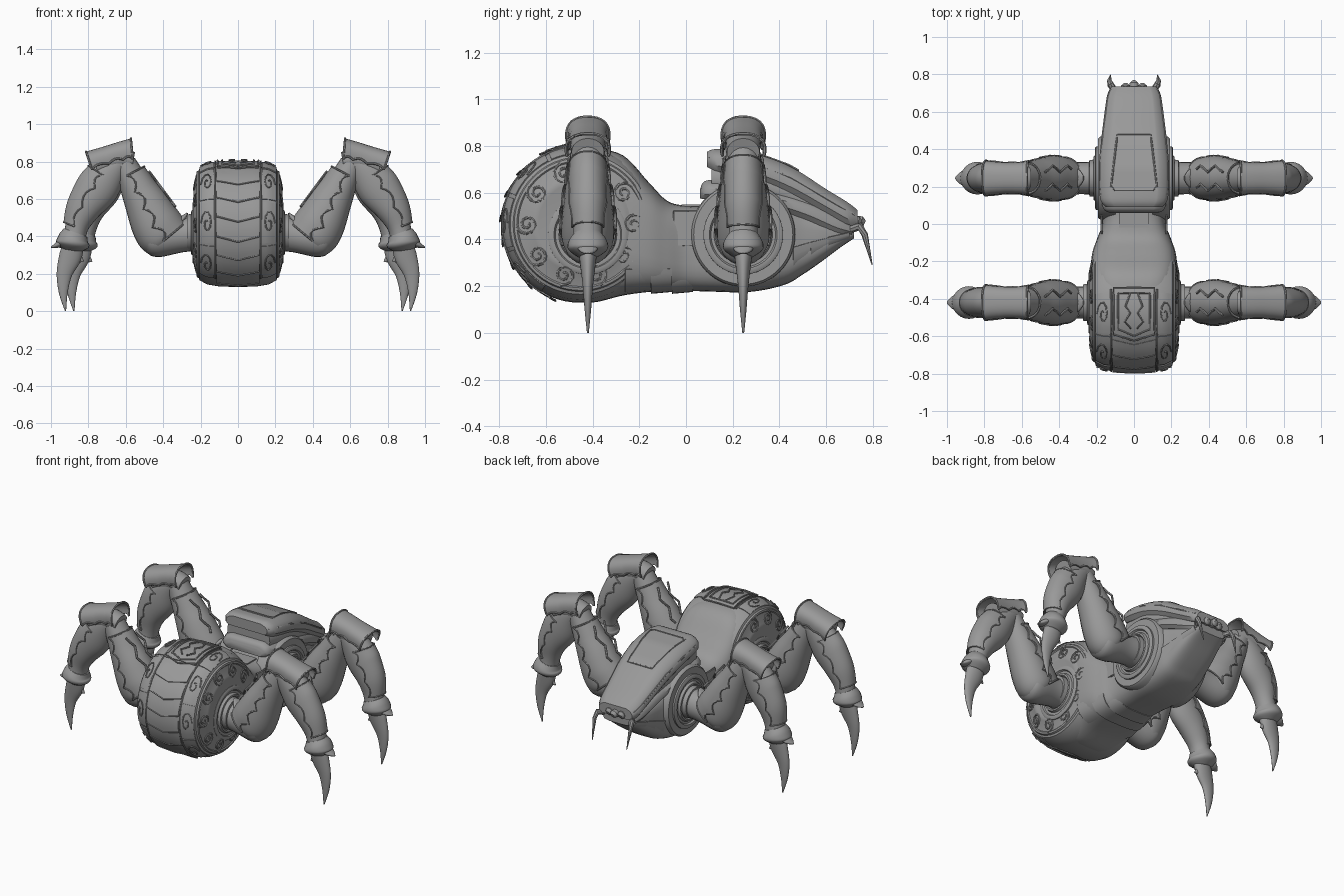
import bpy, bmesh
from math import sin, cos, pi, radians, copysign, hypot
from mathutils import Vector

default_cube = bpy.data.objects.get("Cube")
if default_cube:
    bpy.data.objects.remove(default_cube, do_unlink=True)

# Single grey material
grey = bpy.data.materials.new("stone_grey")
grey.use_nodes = True
colour = (0.32, 0.32, 0.32, 1)
grey.diffuse_color = colour
grey.node_tree.nodes["Principled BSDF"].inputs["Base Color"].default_value = colour


def finish(name, bm, mirror=True, thick=0):
    """Turn a bmesh into a smooth shaded object, mirrored across x."""
    bmesh.ops.remove_doubles(bm, verts=bm.verts, dist=0.0001)
    bmesh.ops.recalc_face_normals(bm, faces=bm.faces)
    if thick:
        bmesh.ops.solidify(bm, geom=bm.faces[:], thickness=thick)
        bmesh.ops.recalc_face_normals(bm, faces=bm.faces)
    mesh = bpy.data.meshes.new(name)
    bm.to_mesh(mesh)
    bm.free()
    mesh.materials.append(grey)
    mesh.shade_smooth()
    mesh.set_sharp_from_angle(angle=radians(38))
    obj = bpy.data.objects.new(name, mesh)
    bpy.context.collection.objects.link(obj)
    if mirror:
        obj.modifiers.new("mirror", "MIRROR")
    return obj


def skin(bm, rings, closed):
    """Bridge equal rings of points with quads."""
    loops = [[bm.verts.new(p) for p in ring] for ring in rings]
    count = len(loops[0])
    for a, b in zip(loops, loops[1:]):
        for i in range(count if closed else count - 1):
            j = (i + 1) % count
            bm.faces.new((a[i], a[j], b[j], b[i]))
    return loops


def spline(rows, steps=5):
    """Catmull-Rom through tuples of any length."""
    out = []
    for i in range(len(rows) - 1):
        quad = [rows[max(i - 1, 0)], rows[i], rows[i + 1], rows[min(i + 2, len(rows) - 1)]]
        for k in range(steps):
            t = k / steps
            out.append(tuple(b + t * (c - a) / 2 + t * t * (a - 2.5 * b + 2 * c - d / 2)
                             + t ** 3 * (1.5 * (b - c) + (d - a) / 2) for a, b, c, d in zip(*quad)))
    return out + [tuple(rows[-1])]


def interp(rows, x, col):
    for a, b in zip(rows, rows[1:]):
        if x <= b[0]:
            return a[col] + (b[col] - a[col]) * max(0, (x - a[0]) / (b[0] - a[0]))
    return rows[-1][col]


def oval(e=2, n=24, start=0, end=2 * pi):
    full = end - start > 6.2
    angles = [start + (end - start) * i / (n if full else n - 1) for i in range(n)]
    return [(copysign(abs(cos(a)) ** (2 / e), cos(a)), copysign(abs(sin(a)) ** (2 / e), sin(a))) for a in angles]


def sweep(name, path, sizes, side, section, fixed=None, mirror=True, thick=0, wave=None, rim=0):
    """Carry a section along a path; an open section (thick > 0) makes armour."""
    path, rings = [Vector(p) for p in path], []
    for i, p in enumerate(path):
        t = Vector(fixed) if fixed else (path[min(i + 1, len(path) - 1)] - path[max(i - 1, 0)]).normalized()
        s = Vector(side)
        s = (s - t * s.dot(t)).normalized()
        up = t.cross(s)
        shape = section(i) if wave else section
        rings.append([p + s * u * sizes[i][0] + up * v * sizes[i][1] for u, v in shape])
    bm = bmesh.new()
    loops = skin(bm, rings, not thick)
    if not thick:
        bm.faces.new(loops[0])
        bm.faces.new(loops[-1])
    if rim:
        for k in (0, -1):
            trim(name + "_edge", [r[k] for r in rings], rim, mirror)
        trim(name + "_lip", rings[0], rim, mirror)
        trim(name + "_lip", rings[-1], rim, mirror)
    return finish(name, bm, mirror, thick)


def trim(name, points, r=0.005, mirror=True):
    return sweep(name, points, [(r, r)] * len(points), (0.37, 0.83, 0.41), oval(n=6), mirror=mirror)


def limb(name, rows, y, armour=None, wave=0, rim=0, e=2):
    """Leg part from rows of x, z, half depth, half thickness."""
    rows = spline(rows)
    section = oval(e)
    if armour:
        def section(i):
            d = wave * abs(sin(i * pi / 5))
            return oval(e, 18, armour + d, pi - armour - d)
    return sweep(name, [(r[0], y, r[1]) for r in rows], [r[2:] for r in rows], (0, 1, 0), section,
                 thick=0.008 if armour else 0, wave=armour, rim=rim)


def hull(name, rows, section):
    """Body part from rows of y, half width, bottom, top."""
    rows = spline(rows)
    return sweep(name, [(0, y, (b + t) / 2) for y, w, b, t in rows], [(w, (t - b) / 2) for y, w, b, t in rows],
                 (-1, 0, 0), section, fixed=(0, 1, 0), mirror=False)


def patch(name, f, nu, nv, thick=0, mirror=True):
    bm = bmesh.new()
    skin(bm, [[f(i / nu, j / nv) for j in range(nv + 1)] for i in range(nu + 1)], False)
    return finish(name, bm, mirror, thick)


def lathe(name, profile, y, z):
    n = len(profile) - 1
    def f(u, v):
        x, r = profile[round(u * n)]
        return (x, y + r * cos(v * 2 * pi), z + r * sin(v * 2 * pi))
    return patch(name, f, n, 64)


# Body core
hull("body", [(-.5, .2, .145, .75), (-.4, .222, .13, .785), (-.27, .232, .16, .76), (-.16, .224, .175, .645),
              (-.08, .198, .18, .565), (0, .17, .18, .545), (.1, .17, .177, .545), (.27, .188, .175, .58),
              (.42, .172, .205, .57), (.5, .155, .25, .53), (.58, .14, .305, .5), (.66, .12, .365, .48),
              (.72, .1, .405, .46)], oval(3.6, 40))

# Front drum with gently domed side discs
DY, DZ = -0.452, 0.465
DRUM = [(0, .336), (.1, .333), (.165, .322), (.205, .3), (.21, .288)]
lathe("drum", DRUM + [(.22, .283), (.223, .272), (.218, .266), (.233, .205), (.238, .195), (.236, .18), (.23, 0)], DY, DZ)


def on_drum(x, deg, off=0.004):
    r = interp(DRUM, abs(x), 1) + off
    return (x, DY - r * cos(radians(deg)), DZ + r * sin(radians(deg)))


# Overlapping drum plates with chevron edges
edges = [-72, -53, -34, -16, 2, 20, 38, 56]
for lo, hi in zip(edges, edges[1:]):
    def centre(u, v):
        x = 0.115 * (2 * v - 1)
        return on_drum(x, lo + (hi - lo - 1) * u + 5 * abs(x) / 0.115, 0.003 + 0.006 * (1 - u))
    patch("centre_plate", centre, 4, 12, 0.006, False)
    trim("plate_edge", [centre(0, k / 8) for k in range(9)], 0.004, False)
for lo in (-60, -18, 24, 66):
    patch("side_plate", lambda u, v: on_drum(.128 + .077 * v, lo + 39 * u, .005), 8, 4, .006)
    trim("plate_scroll", [on_drum(.167 + .032 * (1 - t / 16) * cos(t * .6), lo + 19 + 13 * (1 - t / 16) * sin(t * .6), .009)
                          for t in range(15)], .004)
    trim("plate_seam", [on_drum(.122, lo + k * 6, .006) for k in range(8)], .005)

# Framed shield on top of the drum
patch("top_panel", lambda u, v: on_drum(.11 * (2 * v - 1), 64 + 45 * u, .005), 8, 8, .006, False)
for inset in (0, .025):
    w = .11 - inset
    trim("top_frame", [on_drum(0, 60 + inset * 200, .01), on_drum(w, 66 + inset * 200, .01)]
         + [on_drum(w, 70 + k * 8, .01) for k in range(5)] + [on_drum(w, 109 - inset * 200, .01),
                                                              on_drum(0, 109 - inset * 200, .01)])
trim("shield_line", [on_drum(x, a, .01) for x, a in ((.015, 72), (.05, 78), (.02, 86), (.045, 92), (.02, 104))])


# Scrollwork around the side discs
def on_disc(y, z):
    return (.22 + .22 * (.266 - min(.266, hypot(y, z))), DY + y, DZ + z)


for k in range(10):
    a = k * pi / 5
    trim("disc_scroll", [on_disc(.228 * cos(a) + .046 * (1 - t / 24) * cos(a + t * .5),
                                 .228 * sin(a) + .046 * (1 - t / 24) * sin(a + t * .5)) for t in range(21)], .006)

# Belly bands
for y, w in ((-.22, .232), (-.11, .212), (-.02, .178)):
    sweep("belly_band", [(0, y + d, .36) for d in (-.04, .05)], [(w, .193), (w - .018, .185)], (-1, 0, 0),
          oval(3.6, 24, pi + .25, 2 * pi - .25), fixed=(0, 1, 0), mirror=False, thick=.006)

# Side badge plates and saddle plate
patch("badge", lambda u, v: (.17, -.05 + .11 * u, .375 + .145 * v), 1, 1, .009)
trim("badge_frame", [(.172, y, z) for y, z in ((-.05, .375), (.06, .375), (.06, .52), (-.05, .52), (-.05, .375))], .006)
trim("badge_diamond", [(.172, y, z) for y, z in ((.005, .4), (.035, .46), (.005, .5), (-.025, .46), (.005, .4))], .006)
patch("saddle_plate", lambda u, v: (.08 * (2 * u - 1), -.02 + .1 * v, .541), 1, 1, .008, False)

# Tiered rear shell
half = [(.88, -1), (1, -.5), (1, .1), (.9, .6), (.72, .95), (.66, 1)]
shell_section = half + [(-x, z) for x, z in reversed(half)]
SHELL = [(.09, .15, .71, .775), (.14, .182, .69, .787), (.3, .188, .655, .765), (.45, .175, .595, .71),
         (.6, .156, .515, .615), (.69, .143, .465, .56), (.735, .12, .455, .525)]
hull("shell", SHELL, shell_section)
hull("shell_middle", [(.11, .155, .6, .72), (.3, .172, .58, .7), (.5, .15, .52, .62), (.66, .125, .45, .52)], oval(4))
hull("shell_tray", [(.06, .13, .575, .615), (.1, .17, .57, .655), (.3, .184, .55, .635), (.5, .165, .49, .58),
                    (.64, .14, .43, .52), (.71, .115, .42, .47)], shell_section)


def on_shell(x, y):
    return (x * (.125 - .12 * (y - .18)), y, interp(SHELL, y, 3) + .005)


patch("shell_panel", lambda u, v: on_shell(2 * u - 1, .18 + .3 * v), 6, 10, .006, False)
trim("panel_frame", [on_shell(x, .18) for x in (0, .8)] + [on_shell(1, .2 + .04 * k) for k in range(8)] + [on_shell(0, .48)], .005)
trim("shell_rib", [(interp(SHELL, y, 1) * .97, y, (interp(SHELL, y, 2) * .4 + interp(SHELL, y, 3) * .6))
                   for y in (.1, .16, .23, .3, .38, .45, .53, .6, .66, .72)], .006)

# Jaw plates, mouth knobs and mandibles
for k in range(3):
    y = .46 + .075 * k
    sweep("jaw_plate", [(0, y, .41 + .01 * k), (0, y + .09, .42 + .01 * k)],
          [(.172 - .015 * k, .185 - .048 * k), (.15 - .015 * k, .115 - .035 * k)], (-1, 0, 0),
          oval(3.2, 20, pi + .1, 2 * pi - .1), fixed=(0, 1, 0), mirror=False, thick=.008)
for x, end in ((0, .765), (.045, .75)):
    sweep("mouth_knob", [(x, .69, .48), (x, end - .012, .475), (x, end, .47)], [(.025, .025), (.025, .025), (.012, .012)],
          (1, 0, 0), oval(n=10))
sweep("mandible", [(.09, .69, .44), (.125, .745, .455), (.132, .765, .42), (.125, .797, .29)],
      [(.018, .018), (.018, .018), (.012, .014), (.002, .002)], (1, 0, 0), oval(n=8))


def leg(y, dx, hub):
    """One pair of legs; dx moves the foot sideways, hub is the x of its mounting face."""
    limb("hip", [(.19, .42, .09, .095), (.3, .405, .086, .09), (.42, .39, .1, .1), (.48, .375, .09, .085),
                 (.515, .365, .04, .04)], y)
    limb("thigh", [(.38, .34, .06, .06), (.41, .38, .105, .11), (.45, .46, .113, .12), (.51, .59, .1, .1),
                   (.56, .69, .085, .08), (.61, .79, .07, .065)], y)
    limb("thigh_armour", [(.375, .395, .112, .128), (.43, .465, .122, .132), (.48, .56, .113, .117), (.53, .65, .098, .098),
                          (.575, .735, .085, .085)], y, armour=-.25, wave=.3, rim=.005)
    limb("thigh_spur", [(.36, .44, .07, .03), (.3, .49, .05, .018), (.27, .525, .012, .004)], y)
    for w in (-.05, .05):
        trim("thigh_wave", [(.335 + .02 * k, y + w + .018 * sin(k * 1.6), .56 + .0268 * k) for k in range(8)], .007)
    limb("shin", [(.61, .82, .065, .06), (.68, .75, .076, .092), (.75 + dx * .3, .655, .08, .11),
                  (.82 + dx * .6, .55, .075, .088), (.862 + dx, .45, .062, .062), (.88 + dx, .36, .066, .062)], y)
    limb("shin_armour", [(.71, .72, .08, .108), (.755 + dx * .3, .65, .085, .118), (.825 + dx * .6, .55, .08, .096),
                         (.868 + dx, .45, .068, .07)], y, armour=.1, wave=.25, rim=.004)
    limb("knee_cap", [(.565, .845, .092, .08), (.62, .838, .085, .07), (.7, .815, .085, .068), (.79, .785, .094, .072)],
         y, armour=-.35, wave=.2, rim=.006, e=2.4)
    limb("knee_joint", [(.56, .8, .06, .05), (.64, .81, .075, .06), (.76, .775, .07, .06)], y)
    limb("ankle_cuff", [(.868 + dx, .42, .064, .066), (.88 + dx, .385, .085, .082), (.885 + dx, .355, .082, .088),
                        (.89 + dx, .325, .04, .05)], y)
    limb("ankle_spur", [(.93 + dx, .375, .05, .025), (.97 + dx, .352, .035, .015), (1 + dx, .34, .006, .003)], y)
    limb("claw", [(.875 + dx, .37, .043, .055), (.897 + dx, .29, .033, .06), (.928 + dx, .2, .022, .042),
                  (.934 + dx, .1, .014, .024), (.922 + dx, 0, .004, .003)], y)
    limb("claw_barb", [(.9 + dx, .32, .025, .05), (.86 + dx, .287, .016, .03), (.825 + dx, .265, .003, .003)], y)
    # Stepped hub ring
    lathe("hub", [(hub + a, r) for a, r in ((-.05, .172), (0, .17), (.006, .16), (.006, .145), (-.004, .138),
          (-.004, .125), (.012, .118), (.014, .108), (.004, .1), (.036, .097), (.038, .05))], y, .42)


leg(-.42, 0, .237)
leg(.245, -.045, .203)
lathe("rear_hub_disc", [(.1, .225), (.18, .222), (.192, .212), (.194, .1)], .245, .42)
